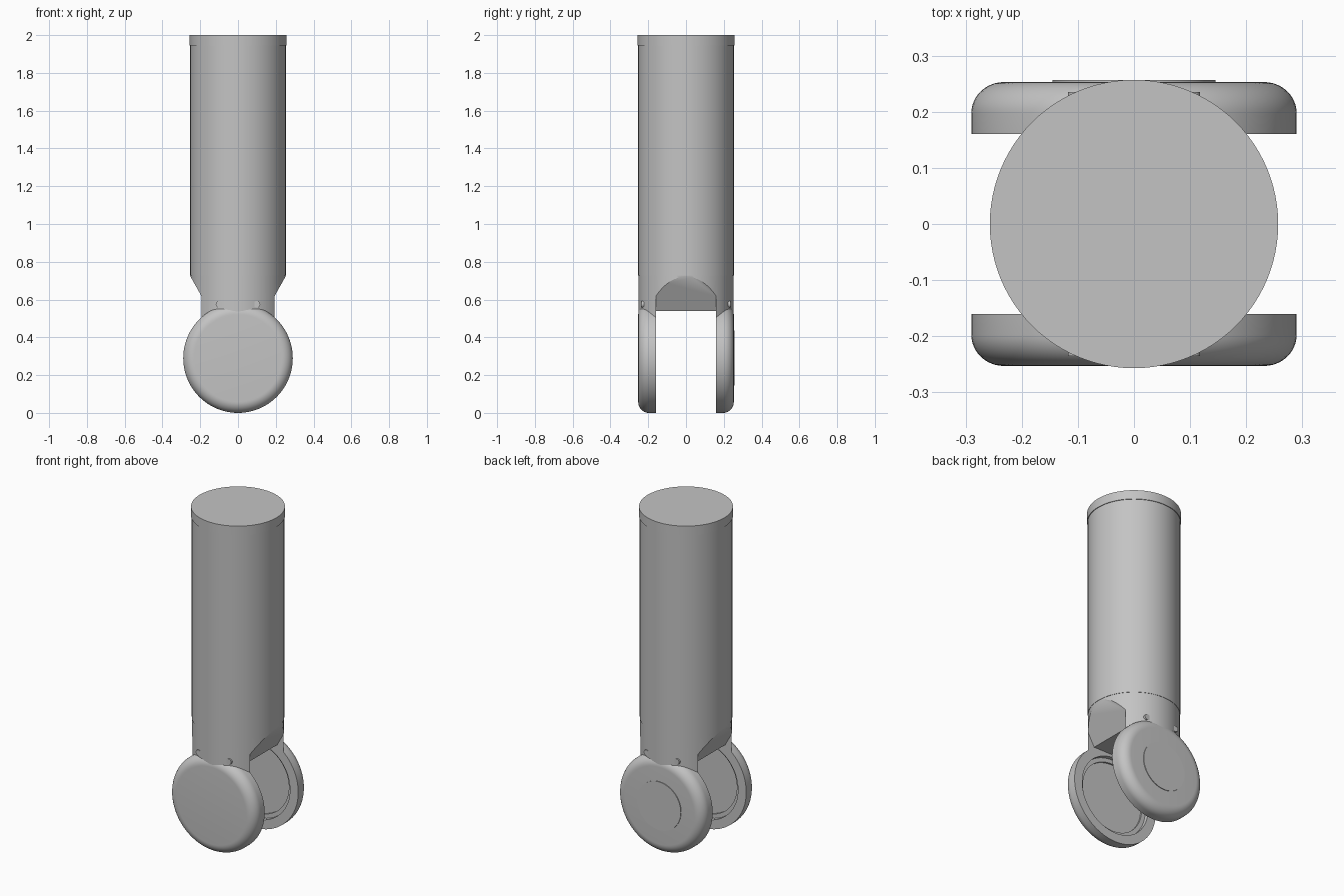
import bpy, bmesh, math
from mathutils import Matrix

if "Cube" in bpy.data.objects:
    bpy.data.objects.remove(bpy.data.objects["Cube"], do_unlink=True)

grey = bpy.data.materials.new("plain grey")
grey.use_nodes = True
COLOUR = (0.55, 0.55, 0.55, 1)
grey.diffuse_color = COLOUR
grey.node_tree.nodes["Principled BSDF"].inputs["Base Color"].default_value = COLOUR


def finish(name, bm):
    bmesh.ops.recalc_face_normals(bm, faces=bm.faces)
    mesh = bpy.data.meshes.new(name)
    bm.to_mesh(mesh)
    bm.free()
    mesh.materials.append(grey)
    obj = bpy.data.objects.new(name, mesh)
    bpy.context.collection.objects.link(obj)
    return obj


def smooth(obj):
    bpy.ops.object.select_all(action='DESELECT')
    obj.select_set(True)
    bpy.context.view_layer.objects.active = obj
    bpy.ops.object.shade_smooth_by_angle(angle=math.radians(30))


def lathe(name, profile, matrix=Matrix(), steps=96):
    """Turn (radius, height) points around z, then place the result."""
    bm = bmesh.new()
    verts = [bm.verts.new((r, 0, h)) for r, h in profile]
    edges = [bm.edges.new(pair) for pair in zip(verts, verts[1:])]
    bmesh.ops.spin(bm, geom=verts + edges, cent=(0, 0, 0), axis=(0, 0, 1),
                   angle=math.tau, steps=steps)
    bmesh.ops.remove_doubles(bm, verts=bm.verts, dist=0.0001)
    bmesh.ops.transform(bm, matrix=matrix, verts=bm.verts)
    return finish(name, bm)


def cut(obj, cutter):
    mod = obj.modifiers.new("cut", 'BOOLEAN')
    mod.operation = 'DIFFERENCE'
    mod.solver = 'EXACT'
    mod.object = cutter
    bpy.context.view_layer.objects.active = obj
    bpy.ops.object.modifier_apply(modifier=mod.name)
    bpy.data.objects.remove(cutter, do_unlink=True)


def rod(radius, low, high):
    return [(0, low), (radius, low), (radius, high), (0, high)]


WHEEL_Z = 0.29

# Long tube with a slightly wider end band
smooth(lathe("tube", rod(0.253, 0.728, 1.96)))
smooth(lathe("end_band", rod(0.257, 1.945, 2.0)))

# Neck, slotted into two fork arms under a sloping roof
neck = lathe("fork_neck", rod(0.251, 0.47, 0.73))
bm = bmesh.new()
outline = [(-0.4, 0.3), (0.4, 0.3), (0.4, 0.988), (0.15, 0.54), (-0.15, 0.54), (-0.4, 0.988)]
face = bm.faces.new([bm.verts.new((x, -0.16, z)) for x, z in outline])
ext = bmesh.ops.extrude_face_region(bm, geom=[face])
bmesh.ops.translate(bm, vec=(0, 0.32, 0),
                    verts=[v for v in ext["geom"] if isinstance(v, bmesh.types.BMVert)])
cut(neck, finish("slot_cutter", bm))
turn = Matrix.Translation((0, 0, WHEEL_Z)) @ Matrix.Rotation(math.pi / 2, 4, 'X')
cut(neck, lathe("recess_cutter", rod(0.236, -0.2, 0.2), turn))
smooth(neck)

# Hollow-backed round covers with a soft outer edge
arc = [(0.232 + 0.058 * math.cos(a), 0.197 + 0.056 * math.sin(a))
       for a in (math.pi / 2 * i / 10 for i in range(11))]
cover = [(0, 0.195), (0.21, 0.195), (0.21, 0.185), (0.235, 0.185),
         (0.235, 0.16), (0.29, 0.16)] + arc + [(0, 0.253)]
for name, angle in (("front", math.pi / 2), ("back", -math.pi / 2)):
    place = Matrix.Translation((0, 0, WHEEL_Z)) @ Matrix.Rotation(angle, 4, 'X')
    smooth(lathe(name + "_cover", cover, place))
    # Small screws where the arms meet the cover
    for side, x in (("right", -0.1), ("left", 0.1)):
        spot = Matrix.Translation((x, 0, 0.575)) @ Matrix.Rotation(angle, 4, 'X')
        smooth(lathe(f"{name}_{side}_screw", rod(0.018, 0.2, 0.235), spot, 16))

# Thin round cap on the back cover
smooth(lathe("back_cap", rod(0.145, 0.25, 0.257), place))
